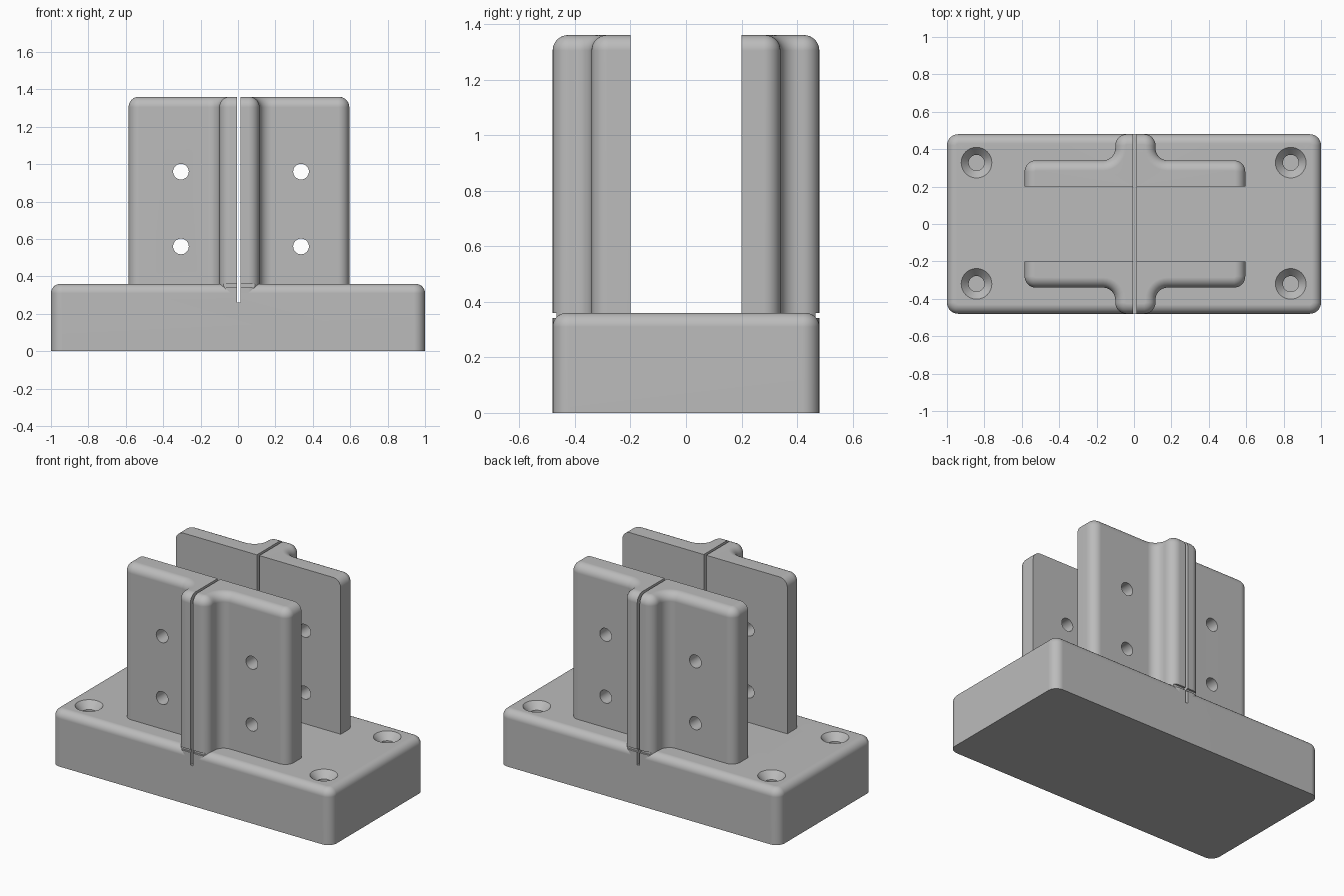
import bpy, bmesh
from math import sin, cos, pi, radians
from mathutils import Matrix

if "Cube" in bpy.data.objects:
    bpy.data.objects.remove(bpy.data.objects["Cube"])

grey = bpy.data.materials.new("plain grey")
grey.use_nodes = True
grey.diffuse_color = (0.5, 0.5, 0.5, 1)
grey.node_tree.nodes["Principled BSDF"].inputs["Base Color"].default_value = (0.5, 0.5, 0.5, 1)


def arc(cx, cy, r, start, end, n=8):
    return [(cx + r * cos(radians(start + (end - start) * i / n)),
             cy + r * sin(radians(start + (end - start) * i / n))) for i in range(n + 1)]


def base_outline(d):
    x, y, r = 1 - d, 0.48 - d, 0.06 - d
    return (arc(x - r, y - r, r, 0, 90) + arc(r - x, y - r, r, 90, 180)
            + arc(r - x, r - y, r, 180, 270) + arc(x - r, r - y, r, 270, 360))


def clamp_outline(d):
    """T-shaped section: flat inner face, rounded outer corners, filleted rib."""
    x0, x1 = -0.585 + d, 0.595 - d
    rib0, rib1 = -0.1 + d, 0.115 - d
    plate, rib = 0.34 - d, 0.48 - d
    r, f = 0.06 - d, 0.065 + d
    return ([(x0, 0.2), (x1, 0.2)]
            + arc(x1 - r, plate - r, r, 0, 90)
            + arc(rib1 + f, plate + f, f, 270, 180)
            + arc(rib1 - r, rib - r, r, 0, 90)
            + arc(rib0 + r, rib - r, r, 90, 180)
            + arc(rib0 - f, plate + f, f, 360, 270)
            + arc(x0 + r, plate - r, r, 90, 180))


def finish(bm, name):
    bmesh.ops.recalc_face_normals(bm, faces=bm.faces)
    mesh = bpy.data.meshes.new(name)
    bm.to_mesh(mesh)
    bm.free()
    mesh.materials.append(grey)
    ob = bpy.data.objects.new(name, mesh)
    bpy.context.collection.objects.link(ob)
    return ob


def rounded_block(name, outline, z0, z1, round_top, mirror=1):
    """Stack copies of an outline, shrinking them along a quarter circle at the top."""
    levels = [(z0, 0)]
    for i in range(9):
        a = pi / 2 * i / 8
        levels.append((z1 - round_top * (1 - sin(a)), round_top * (1 - cos(a))))
    bm = bmesh.new()
    rings = [[bm.verts.new((x, y * mirror, z)) for x, y in outline(d)] for z, d in levels]
    for low, high in zip(rings, rings[1:]):
        for i in range(len(low)):
            bm.faces.new((low[i - 1], low[i], high[i], high[i - 1]))
    bm.faces.new(rings[0])
    bm.faces.new(rings[-1])
    return finish(bm, name)


def box_cutter(x0, x1, y0, y1, z0, z1):
    bm = bmesh.new()
    size = Matrix.Diagonal((x1 - x0, y1 - y0, z1 - z0, 1))
    centre = Matrix.Translation(((x0 + x1) / 2, (y0 + y1) / 2, (z0 + z1) / 2))
    bmesh.ops.create_cube(bm, size=1, matrix=centre @ size)
    return finish(bm, "box_cutter")


def bolt_cutter(x, z):
    bm = bmesh.new()
    place = Matrix.Translation((x, 0, z)) @ Matrix.Rotation(pi / 2, 4, "X")
    bmesh.ops.create_cone(bm, cap_ends=True, segments=32, radius1=0.042,
                          radius2=0.042, depth=2, matrix=place)
    return finish(bm, "bolt_cutter")


def screw_cutter(x, y):
    """Countersunk blind hole."""
    profile = [(0.042, 0.12), (0.042, 0.315), (0.082, 0.36), (0.082, 0.5)]
    bm = bmesh.new()
    rings = [[bm.verts.new((px, py, z)) for px, py in arc(x, y, r, 0, 360, 32)[:-1]]
             for r, z in profile]
    for low, high in zip(rings, rings[1:]):
        for i in range(len(low)):
            bm.faces.new((low[i - 1], low[i], high[i], high[i - 1]))
    bm.faces.new(rings[0])
    bm.faces.new(rings[-1])
    return finish(bm, "screw_cutter")


def cut_and_shade(ob, cutters):
    bpy.ops.object.select_all(action="DESELECT")
    bpy.context.view_layer.objects.active = ob
    ob.select_set(True)
    for cutter in cutters:
        mod = ob.modifiers.new("cut", "BOOLEAN")
        mod.operation, mod.solver, mod.object = "DIFFERENCE", "EXACT", cutter
        bpy.ops.object.modifier_apply(modifier=mod.name)
        bpy.data.objects.remove(cutter)
    bpy.ops.object.shade_smooth_by_angle(angle=radians(30))
    ob.modifiers.new("even shading", "WEIGHTED_NORMAL").keep_sharp = True


def slot():
    return box_cutter(-0.005, 0.013, -1, 1, 0.26, 2)


# Base with countersunk corner holes and the saw slot
base = rounded_block("base", base_outline, 0, 0.36, 0.05)
cut_and_shade(base, [slot()] + [screw_cutter(x, y) for x in (-0.842, 0.838)
                                for y in (-0.32, 0.328)])

# Two ribbed uprights with bolt holes, slot and a small groove at the foot of the rib
for name, side in (("front_upright", -1), ("back_upright", 1)):
    upright = rounded_block(name, clamp_outline, 0.31, 1.36, 0.055, side)
    near, far = sorted((side * 0.467, side * 0.6))
    groove = box_cutter(-0.2, 0.2, near, far, 0.342, 0.36)
    cut_and_shade(upright, [slot(), groove] + [bolt_cutter(x, z) for x in (-0.305, 0.337)
                                               for z in (0.56, 0.96)])
